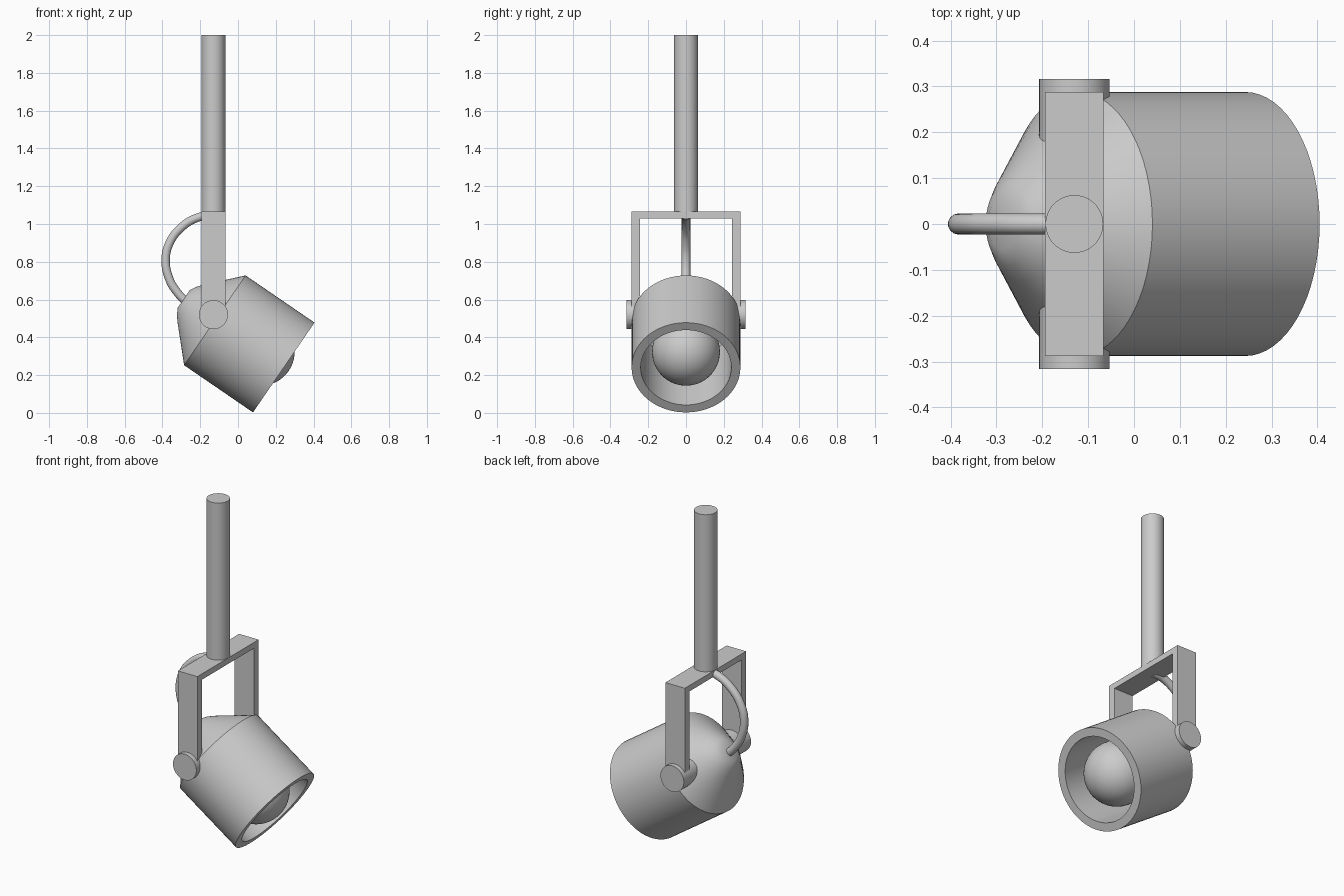
import bpy, bmesh, math
from mathutils import Matrix, Vector

if "Cube" in bpy.data.objects:
    bpy.data.objects.remove(bpy.data.objects["Cube"])

PX = -0.13                               # x of pole, bracket and pivots
TILT = math.radians(124.4)               # lamp axis, measured from +z
HEAD = Matrix.Translation((-0.1225, 0, 0.49)) @ Matrix.Rotation(TILT, 4, 'Y')


def smooth(obj):
    bpy.ops.object.select_all(action='DESELECT')
    obj.select_set(True)
    bpy.context.view_layer.objects.active = obj
    bpy.ops.object.shade_smooth_by_angle(angle=math.radians(30))


def lathe(name, profile, matrix, steps=64):
    """Revolve (radius, height) points about local z."""
    bm = bmesh.new()
    verts = [bm.verts.new((r, 0, z)) for r, z in profile]
    edges = [bm.edges.new(p) for p in zip(verts, verts[1:])]
    bmesh.ops.spin(bm, geom=verts + edges, cent=(0, 0, 0), axis=(0, 0, 1),
                   angle=math.tau, steps=steps, use_duplicate=False)
    bmesh.ops.remove_doubles(bm, verts=bm.verts, dist=1e-5)
    bmesh.ops.recalc_face_normals(bm, faces=bm.faces)
    me = bpy.data.meshes.new(name)
    bm.to_mesh(me)
    bm.free()
    obj = bpy.data.objects.new(name, me)
    bpy.context.collection.objects.link(obj)
    obj.matrix_world = matrix
    smooth(obj)
    return obj


def cylinder(name, r, z0, z1, matrix):
    return lathe(name, [(0, z0), (r, z0), (r, z1), (0, z1)], matrix, 48)


# Hollow lamp shade: conical back, straight barrel, flat rim, inner wall
lathe("lamp_shade", [(0, -0.2), (0.056, -0.2), (0.09, -0.182), (0.125, -0.153),
                     (0.288, 0), (0.288, 0.442), (0.24, 0.442), (0.24, 0.01),
                     (0.06, -0.15), (0, -0.15)], HEAD)

# Bulb and its socket
bpy.ops.mesh.primitive_uv_sphere_add(segments=48, ring_count=24, radius=0.18)
bulb = bpy.context.object
bulb.name = "bulb"
bulb.matrix_world = HEAD @ Matrix.Translation((0, 0, 0.294))
smooth(bulb)
cylinder("bulb_socket", 0.055, -0.155, 0.14, HEAD)

# Ceiling pole
cylinder("pole", 0.063, 1.06, 2.0, Matrix.Translation((PX, 0, 0)))

# U-shaped bracket, extruded from its outline
outline = [(-0.288, 0.52), (-0.288, 1.065), (0.288, 1.065), (0.288, 0.52),
           (0.243, 0.52), (0.243, 1.03), (-0.243, 1.03), (-0.243, 0.52)]
bm = bmesh.new()
face = bm.faces.new([bm.verts.new((PX - 0.064, y, z)) for y, z in outline])
ext = bmesh.ops.extrude_face_region(bm, geom=[face], use_keep_orig=True)
bmesh.ops.translate(bm, vec=(0.128, 0, 0),
                    verts=[v for v in ext['geom'] if isinstance(v, bmesh.types.BMVert)])
bmesh.ops.recalc_face_normals(bm, faces=bm.faces)
me = bpy.data.meshes.new("bracket")
bm.to_mesh(me)
bm.free()
bpy.context.collection.objects.link(bpy.data.objects.new("bracket", me))

# Pivot knobs on both sides
for side, name in ((1, "pivot_left"), (-1, "pivot_right")):
    cylinder(name, 0.077, 0.18, 0.316, Matrix.Translation((PX, 0, 0.52))
             @ Matrix.Rotation(-side * math.pi / 2, 4, 'X'))

# Power cable from bracket to the back of the shade
path = [(-0.14, 1.045), (-0.21, 1.035), (-0.30, 0.982), (-0.362, 0.90),
        (-0.383, 0.81), (-0.362, 0.705), (-0.315, 0.63), (-0.265, 0.58)]
cu = bpy.data.curves.new("cable", 'CURVE')
cu.dimensions = '3D'
cu.bevel_depth = 0.023
cu.bevel_resolution = 5
cu.use_fill_caps = True
sp = cu.splines.new('BEZIER')
sp.bezier_points.add(len(path) - 1)
for p, (x, z) in zip(sp.bezier_points, path):
    p.co = Vector((x, 0, z))
    p.handle_left_type = p.handle_right_type = 'AUTO'
bpy.context.collection.objects.link(bpy.data.objects.new("cable", cu))
